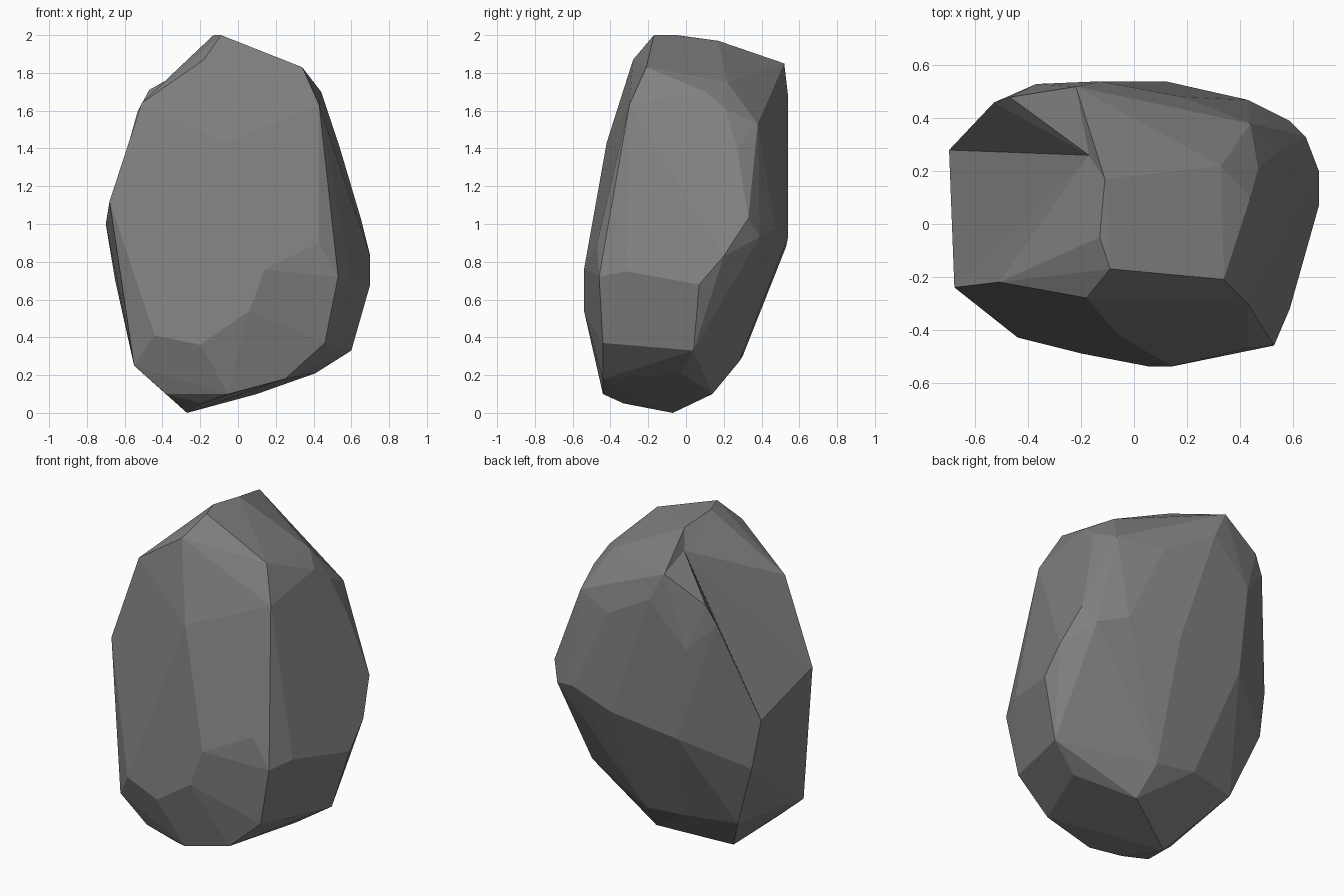
import bpy, bmesh, math
from mathutils import Vector

if "Cube" in bpy.data.objects:
    bpy.data.objects.remove(bpy.data.objects["Cube"])

# Corner points of the chipped stone; left_flank surrounds the shallow hollow
left_flank = [
    (-.13, -.05, 2), (-.11, .17, 1.97), (-.18, -.28, 1.87), (-.22, .52, 1.85),
    (-.51, -.22, 1.64), (-.47, .48, 1.71), (-.53, .46, 1.6),
    (-.70, .28, 1), (-.68, -.24, 1.12),
]
hollow = (-.17, .26, 1.88)
corners = [
    # crown and shoulders
    (-.09, -.17, 2), (.34, -.21, 1.83), (.33, .22, 1.75),
    (.44, .1, 1.7), (.47, .21, 1.61), (.43, -.3, 1.63),
    (-.13, .54, 1.68), (.44, .38, 1.53), (.19, .48, 1.49),
    (-.06, -.42, 1.43), (-.37, .53, 1.43),
    # waist
    (.54, .27, 1.4), (.65, .33, 1.03), (.59, .39, .93), (.43, .47, .98),
    (.12, .54, .93), (-.31, .53, .88), (-.65, .3, .7),
    (.70, .2, .83), (.70, .07, .68), (.59, -.32, .75), (.53, -.46, .72),
    (.43, -.47, .9), (.14, -.54, .76), (.06, -.54, .54),
    # base
    (.6, .04, .33), (.46, -.44, .37), (.25, -.44, .18), (.41, -.03, .21),
    (-.44, -.43, .41), (-.2, -.49, .36), (-.05, -.44, .1), (-.55, -.34, .25),
    (-.38, -.33, .1), (-.27, -.07, 0), (-.19, -.33, .05),
    (.1, .14, .1), (.07, .28, .27), (-.18, .3, .3), (-.5, .22, .3),
]

# Wrap the corners in a hull
bm = bmesh.new()
for c in left_flank + corners:
    bm.verts.new(c)
bmesh.ops.convex_hull(bm, input=bm.verts[:])
bmesh.ops.delete(bm, geom=[v for v in bm.verts if not v.link_faces], context='VERTS')

# Sink the upper left flank to the hollow point
rim = {v for v in bm.verts
       if any((v.co - Vector(c)).length < 1e-4 for c in left_flank)}
bmesh.ops.delete(bm, geom=[f for f in bm.faces if all(v in rim for v in f.verts)],
                 context='FACES')
sink = bm.verts.new(hollow)
for e in [e for e in bm.edges if e.is_boundary]:
    bm.faces.new((*e.verts, sink))

# Merge nearly flat facets
bmesh.ops.dissolve_limit(bm, angle_limit=math.radians(3),
                         verts=bm.verts[:], edges=bm.edges[:])
bmesh.ops.recalc_face_normals(bm, faces=bm.faces[:])

mesh = bpy.data.meshes.new("rock")
bm.to_mesh(mesh)
bm.free()
stone = bpy.data.materials.new("dark_stone")
stone.diffuse_color = (.22, .22, .22, 1)
stone.use_nodes = True
stone.node_tree.nodes["Principled BSDF"].inputs["Base Color"].default_value = stone.diffuse_color
mesh.materials.append(stone)
rock = bpy.data.objects.new("rock", mesh)
bpy.context.collection.objects.link(rock)
